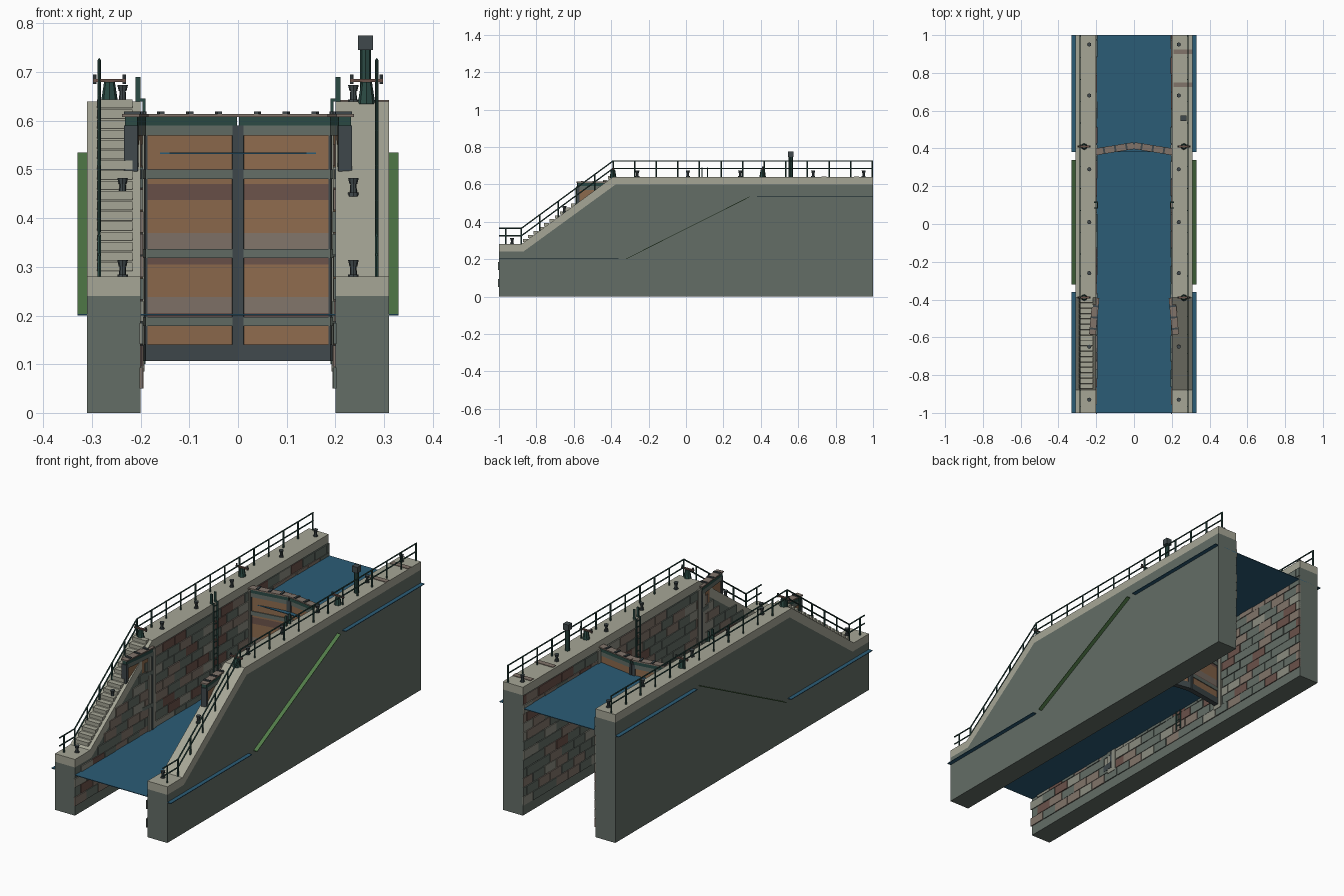
import bpy, bmesh, math, random
from mathutils import Matrix, Vector

if "Cube" in bpy.data.objects:
    bpy.data.objects.remove(bpy.data.objects["Cube"], do_unlink=True)
random.seed(4)


def linear(hexa):
    vals = [int(hexa[i:i + 2], 16) / 255 for i in (0, 2, 4)]
    return [v / 12.92 if v < 0.04 else ((v + 0.055) / 1.055) ** 2.4 for v in vals] + [1]


COLOURS = {"wall grey": "636D66", "pale stone": "A6A696", "water blue": "2B5C76",
           "grass green": "527C49", "gate wood": "8E6B4E", "red brown": "6B524A",
           "taupe": "81746A", "dark steel": "40494C", "green iron": "2B4A44",
           "light stone": "8B8C80"}
MATS = []
for label, code in COLOURS.items():
    m = bpy.data.materials.new(label)
    m.use_nodes = True
    m.diffuse_color = linear(code)
    m.node_tree.nodes["Principled BSDF"].inputs["Base Color"].default_value = linear(code)
    MATS.append(m)
GREY, PALE, WATER, GRASS, WOOD, BROWN, TAUPE, STEEL, IRON, LIGHT = range(10)


def paint(verts, mat):
    for f in {f for v in verts for f in v.link_faces}:
        f.material_index = mat


def box(bm, lo, hi, mat, M=Matrix()):
    """Box between two corners, optionally placed by a matrix."""
    lo, hi = Vector(lo), Vector(hi)
    d = [abs(v) for v in hi - lo]
    T = M @ Matrix.Translation((lo + hi) / 2) @ Matrix.Diagonal((*d, 1))
    paint(bmesh.ops.create_cube(bm, size=1, matrix=T)["verts"], mat)


def rod(bm, a, b, r1, mat, r2=None, sides=6):
    """Tapered rod between two points."""
    a, b = Vector(a), Vector(b)
    T = Matrix.Translation((a + b) / 2) @ (b - a).to_track_quat("Z", "Y").to_matrix().to_4x4()
    paint(bmesh.ops.create_cone(bm, cap_ends=True, segments=sides, radius1=r1,
                                radius2=r1 if r2 is None else r2,
                                depth=(b - a).length, matrix=T)["verts"], mat)


def prism(bm, outline, x0, x1, mat):
    """Side outline (y, z) extruded across x."""
    f = bm.faces.new([bm.verts.new((x0, y, z)) for y, z in outline])
    f.material_index = mat
    out = bmesh.ops.extrude_face_region(bm, geom=[f])["geom"]
    vs = [g for g in out if isinstance(g, bmesh.types.BMVert)]
    bmesh.ops.translate(bm, verts=vs, vec=(x1 - x0, 0, 0))
    paint(vs, mat)
    if f.is_valid is False:
        return
    f.material_index = mat


def finish(name, bm):
    bmesh.ops.recalc_face_normals(bm, faces=bm.faces[:])
    me = bpy.data.meshes.new(name)
    bm.to_mesh(me)
    bm.free()
    for m in MATS:
        me.materials.append(m)
    ob = bpy.data.objects.new(name, me)
    bpy.context.scene.collection.objects.link(ob)


# Height of the quay along y: low front, slope, high level
LOW, HIGH, Y0, Y1 = 0.28, 0.64, -0.88, -0.39


def top(y):
    t = min(max((y - Y0) / (Y1 - Y0), 0), 1)
    return LOW + (HIGH - LOW) * t


BENDS = [-1, Y0, Y1, 1]


def gate_leaf(name, hinge, tip):
    """Planked leaf with steel frame, horizontal bars and a footboard."""
    bm = bmesh.new()
    d = Vector(tip) - Vector(hinge)
    L = d.length
    M = Matrix.Translation((*hinge, 0)) @ Matrix.Rotation(math.atan2(d.y, d.x), 4, "Z")
    levels = [0.14, 0.178, 0.205, 0.238, 0.305, 0.337, 0.37, 0.402, 0.437, 0.47, 0.5, 0.58]
    tints = [WOOD, BROWN, TAUPE, WOOD, BROWN, TAUPE, WOOD, WOOD, BROWN, WOOD, WOOD]
    for a, b, t in zip(levels, levels[1:], tints):
        box(bm, (0.005, -0.009, a), (L - 0.01, 0.009, b), t, M)
    for a, b, t in [(0.107, 0.14, STEEL), (0.178, 0.197, GREY), (0.318, 0.337, GREY),
                    (0.48, 0.5, GREY), (0.57, 0.59, GREY), (0.59, 0.608, IRON)]:
        box(bm, (0.004, -0.013, a), (L - 0.004, 0.013, b), t, M)
    box(bm, (L - 0.014, -0.014, 0.107), (L, 0.014, 0.59), STEEL, M)
    box(bm, (0, -0.012, 0.107), (0.01, 0.012, 0.59), STEEL, M)
    box(bm, (-0.005, -0.018, 0.608), (L, 0.018, 0.614), TAUPE, M)
    for i in range(3):
        x = 0.04 + i * 0.06
        box(bm, (x - 0.005, -0.017, 0.614), (x + 0.005, 0.017, 0.619), STEEL, M)
    finish(name, bm)


for s, side in ((1, "left"), (-1, "right")):
    # Wall body and sloping coping
    bm = bmesh.new()
    edge = [(y, top(y)) for y in BENDS]
    under = [(-1, 0.24), (Y0 + 0.01, 0.24), (Y1 + 0.015, 0.6), (1, 0.6)]
    prism(bm, [(-1, 0)] + under + [(1, 0)], s * 0.2, s * 0.31, GREY)
    finish(side + "_wall", bm)
    bm = bmesh.new()
    prism(bm, under + edge[::-1], s * 0.2, s * 0.31, PALE)
    finish(side + "_coping", bm)

    # Running-bond stone facing on the chamber side
    bm = bmesh.new()
    pitch, length = 0.0458, 0.092
    for row in range(12):
        z = 0.05 + row * pitch
        y = -1.005 if row % 2 == 0 else -0.955
        while y < 0.98:
            if z + pitch < top(y + 0.03) - 0.03:
                tint = random.choice([GREY, GREY, GREY, TAUPE, TAUPE, BROWN, LIGHT])
                out = 0.195 + random.uniform(-0.001, 0.002)
                box(bm, (s * out, y, z), (s * 0.202, min(y + length - 0.003, 1), z + pitch - 0.003), tint)
            y += length
    finish(side + "_stone_facing", bm)

    # Hinge quoins
    bm = bmesh.new()
    for y in (-0.4, 0.39):
        box(bm, (s * 0.192, y - 0.028, 0.085), (s * 0.205, y + 0.028, 0.6), LIGHT)
    finish(side + "_hinge_quoins", bm)

    # Handrail following the quay
    bm = bmesh.new()
    x = s * 0.285
    posts = [-0.965] + [Y0 + i * (Y1 - Y0) / 5 for i in range(5)]
    posts += [Y1 + i * 0.1155 for i in range(13)]
    for y in posts:
        rod(bm, (x, y, top(y) - 0.005), (x, y, top(y) + 0.085), 0.004, IRON)
    for h in (0.045, 0.085):
        for a, b in zip(BENDS, BENDS[1:]):
            rod(bm, (x, a, top(a) + h), (x, b, top(b) + h), 0.0035, IRON)
    finish(side + "_handrail", bm)

    # Mooring bollards
    bm = bmesh.new()
    for y in (-0.93, -0.65, -0.26, 0.01, 0.29, 0.68, 0.95):
        x, z = s * 0.237, top(y) - 0.004
        rod(bm, (x, y, z), (x, y, z + 0.008), 0.011, STEEL, sides=8)
        rod(bm, (x, y, z), (x, y, z + 0.03), 0.008, STEEL, 0.006, 8)
        rod(bm, (x, y, z + 0.025), (x, y, z + 0.038), 0.008, STEEL, 0.011, 8)
    finish(side + "_bollards", bm)

    # Gate winding gear
    bm = bmesh.new()
    for y in (Y1, 0.41):
        x = s * 0.264
        rod(bm, (x, y, 0.635), (x, y, 0.68), 0.018, IRON, 0.011, 8)
        box(bm, (x - 0.034, y - 0.005, 0.68), (x + 0.034, y + 0.005, 0.686), BROWN)
        for e in (-0.03, 0.03):
            rod(bm, (x + e, y, 0.676), (x + e, y, 0.695), 0.004, STEEL)
    finish(side + "_winding_gear", bm)

    # Escape ladder with grab posts
    bm = bmesh.new()
    for y in (0.085, 0.115):
        box(bm, (s * 0.19, y - 0.003, 0.1), (s * 0.196, y + 0.003, 0.645), IRON)
        box(bm, (s * 0.2, y - 0.003, 0.635), (s * 0.211, y + 0.003, 0.69), IRON)
        box(bm, (s * 0.19, y - 0.003, 0.64), (s * 0.211, y + 0.003, 0.646), IRON)
    for i in range(18):
        rod(bm, (s * 0.193, 0.085, 0.12 + i * 0.03), (s * 0.193, 0.115, 0.12 + i * 0.03), 0.0025, IRON)
    finish(side + "_ladder", bm)

    # Grass strip along the outside between the two water levels
    bm = bmesh.new()
    prism(bm, [(-0.32, 0.203), (0.34, 0.535), (0.34, 0.532), (-0.32, 0.2)], s * 0.3, s * 0.33, GRASS)
    finish(side + "_grass_strip", bm)

    # Closed upper gate, open lower gate folded to the wall
    gate_leaf(side + "_upper_gate", (s * 0.198, 0.383), (0, 0.415))
    gate_leaf(side + "_lower_gate", (s * 0.202, -0.395), (s * 0.22, -0.585))

# Water at both levels
bm = bmesh.new()
box(bm, (-0.33, -1, 0.2), (0.33, -0.36, 0.203), WATER)
box(bm, (-0.2, -0.36, 0.2), (0.2, 0.39, 0.203), WATER)
finish("lower_water", bm)
bm = bmesh.new()
box(bm, (-0.33, 0.38, 0.532), (0.33, 1, 0.535), WATER)
finish("upper_water", bm)

# Stairs on the right slope
bm = bmesh.new()
for i in range(17):
    y = Y0 + 0.008 + i * 0.0285
    z = top(y + 0.026)
    box(bm, (-0.29, y, z - 0.014), (-0.217, y + 0.026, z + 0.004), PALE)
finish("stairs", bm)

# Lamp post on the left quay
bm = bmesh.new()
rod(bm, (0.262, 0.56, 0.635), (0.262, 0.56, 0.75), 0.011, IRON, sides=8)
box(bm, (0.247, 0.545, 0.745), (0.277, 0.575, 0.775), STEEL)
finish("lamp_post", bm)

# Flat cover plates on the left quay
bm = bmesh.new()
for y in (0.737, 0.912):
    box(bm, (0.21, y - 0.013, 0.638), (0.31, y + 0.013, 0.643), TAUPE)
finish("cover_plates", bm)
